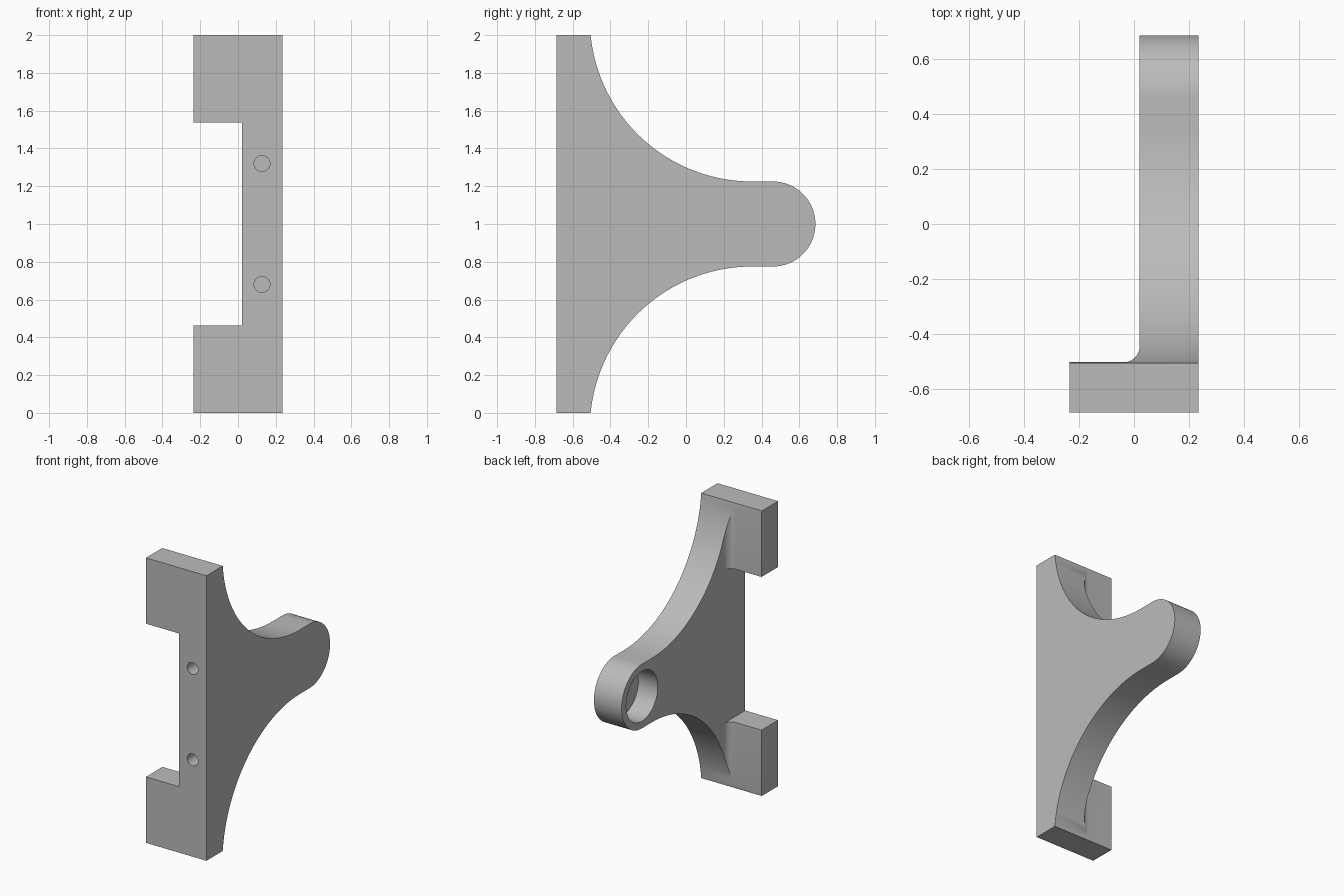
import bpy, bmesh, math
from mathutils import Vector

if "Cube" in bpy.data.objects:
    bpy.data.objects.remove(bpy.data.objects["Cube"], do_unlink=True)

grey = bpy.data.materials.new("plain_grey")
grey.use_nodes = True
colour = (0.5, 0.5, 0.5, 1)
grey.diffuse_color = colour
grey.node_tree.nodes["Principled BSDF"].inputs["Base Color"].default_value = colour

HALF_W, WEB_X = 0.235, 0.02       # half width, inner face of the web
FRONT, LUG_BACK = -0.685, -0.502  # front face, back of the lugs
ARM_Y, ARM_R = 0.46, 0.225        # rounded arm end
SWEEP_Y, SWEEP_R = 0.35, 0.859    # concave sweep
MID = 1.0


def arc(cx, cy, r, start, end, steps):
    """Points on an arc, angles in degrees."""
    angles = [math.radians(start + (end - start) * i / steps) for i in range(steps + 1)]
    return [(cx + r * math.cos(a), cy + r * math.sin(a)) for a in angles]


def prism(name, outline, offset, place):
    """Extrude a closed 2D outline; place maps its points into 3D."""
    bm = bmesh.new()
    face = bm.faces.new([bm.verts.new(place(a, b)) for a, b in outline])
    extruded = bmesh.ops.extrude_face_region(bm, geom=[face])["geom"]
    moved = [v for v in extruded if isinstance(v, bmesh.types.BMVert)]
    bmesh.ops.translate(bm, verts=moved, vec=Vector(offset))
    bmesh.ops.recalc_face_normals(bm, faces=bm.faces)
    mesh = bpy.data.meshes.new(name)
    bm.to_mesh(mesh)
    bm.free()
    mesh.materials.append(grey)
    obj = bpy.data.objects.new(name, mesh)
    bpy.context.collection.objects.link(obj)
    return obj


def cut(obj, cutter):
    cutter.hide_render = True
    mod = obj.modifiers.new("cut", "BOOLEAN")
    mod.operation, mod.solver, mod.object = "DIFFERENCE", "EXACT", cutter
    bpy.context.view_layer.objects.active = obj
    bpy.ops.object.modifier_apply(modifier=mod.name)
    bpy.data.objects.remove(cutter, do_unlink=True)


# Bracket: side profile, upper half mirrored to the lower half
top_angle = 180 + math.degrees(math.asin((ARM_R + SWEEP_R - 1) / SWEEP_R))
sweep_z = MID + ARM_R + SWEEP_R
start = 360 - top_angle
upper = [(FRONT, 2)] + arc(SWEEP_Y, sweep_z, SWEEP_R, start + 2 * (top_angle - 180), 270, 40)
upper += arc(ARM_Y, MID, ARM_R, 90, 0, 24)
lower = [(y, 2 * MID - z) for y, z in reversed(upper[:-1])]
bracket = prism("bracket", upper + lower, (2 * HALF_W, 0, 0), lambda y, z: (-HALF_W, y, z))

# Space behind the lugs, with a fillet against the web
r = 0.057
plan = [(-1, LUG_BACK)] + arc(WEB_X - r, LUG_BACK + r, r, -90, 0, 10) + [(WEB_X, 1), (-1, 1)]
cut(bracket, prism("back_cutter", plan, (0, 0, 3), lambda x, y: (x, y, -0.5)))

# Gap between the lugs
gap = [(-1, 0.463), (WEB_X, 0.463), (WEB_X, 1.538), (-1, 1.538)]
cut(bracket, prism("gap_cutter", gap, (0, 2, 0), lambda x, z: (x, -1, z)))

# Blind round pocket in the arm end
pocket = arc(ARM_Y, MID, 0.175, 0, 352.5, 47)
cut(bracket, prism("pocket_cutter", pocket, (0.35, 0, 0), lambda y, z: (-0.18, y, z)))

# Two screw holes in the front face
for z in (0.68, 1.32):
    hole = arc(0.127, z, 0.042, 0, 345, 23)
    cut(bracket, prism("hole_cutter", hole, (0, 0.45, 0), lambda x, h: (x, -0.8, h)))

bpy.ops.object.select_all(action="DESELECT")
bracket.select_set(True)
bpy.context.view_layer.objects.active = bracket
bpy.ops.object.shade_smooth_by_angle(angle=math.radians(25))
